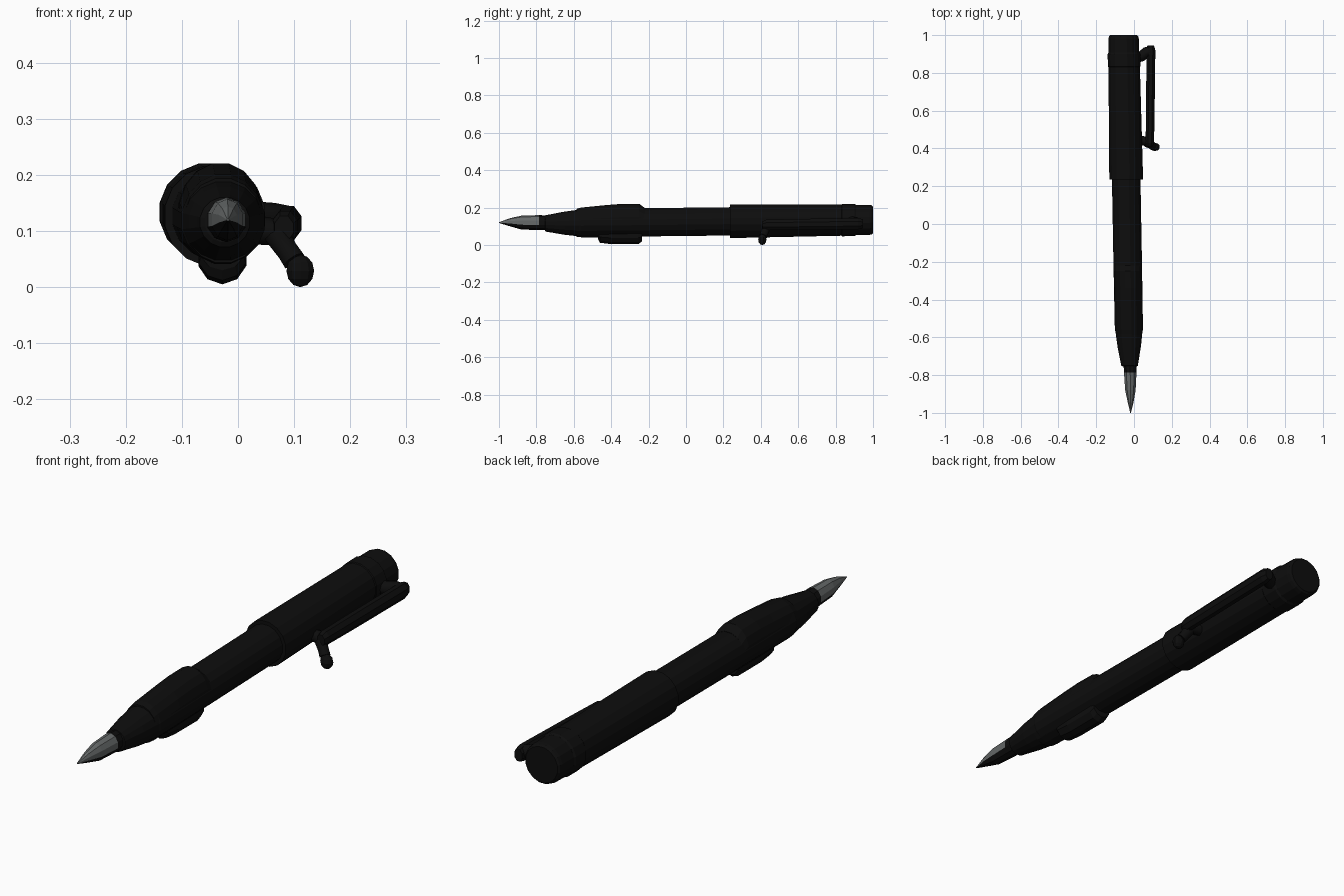
import bpy, bmesh, math
from mathutils import Vector

if "Cube" in bpy.data.objects:
    bpy.data.objects.remove(bpy.data.objects["Cube"])


def material(name, c):
    m = bpy.data.materials.new(name)
    m.diffuse_color = (*c, 1)
    m.use_nodes = True
    m.node_tree.nodes["Principled BSDF"].inputs["Base Color"].default_value = m.diffuse_color
    return m


black = material("black plastic", (0.004, 0.004, 0.004))
steel = material("dark steel", (0.13, 0.14, 0.14))


def axis(y):
    """Centre line of the slightly tilted pen: x and z at a given y."""
    return -0.037 - 0.018 * y, 0.124 + 0.011 * y


def loft(name, sections, sides=16, mats=(black,)):
    """Skin elliptical rings (y, cx, cz, rx, rz) along y and cap both ends."""
    bm = bmesh.new()
    rings = []
    for y, cx, cz, rx, rz in sections:
        rings.append([bm.verts.new((cx + rx * math.cos(a), y, cz + rz * math.sin(a)))
                      for a in (2 * math.pi * (i + 0.5) / sides for i in range(sides))])
    for a, b in zip(rings, rings[1:]):
        for i in range(sides):
            j = (i + 1) % sides
            bm.faces.new((a[i], a[j], b[j], b[i]))
    bm.faces.new(rings[0])
    bm.faces.new(rings[-1])
    bmesh.ops.recalc_face_normals(bm, faces=bm.faces)
    me = bpy.data.meshes.new(name)
    bm.to_mesh(me)
    bm.free()
    for m in mats:
        me.materials.append(m)
    ob = bpy.data.objects.new(name, me)
    bpy.context.collection.objects.link(ob)
    return ob


def lathe(name, profile, sides=16):
    """Round part from (y, radius) pairs on the pen axis."""
    return loft(name, [(y, *axis(y), r, r) for y, r in profile], sides)


def tube(name, pts, sides_res=2):
    """Round rod through (x, y, z, radius) points."""
    cu = bpy.data.curves.new(name, 'CURVE')
    cu.dimensions = '3D'
    cu.bevel_depth = 1.0
    cu.bevel_resolution = sides_res
    cu.use_fill_caps = True
    sp = cu.splines.new('POLY')
    sp.points.add(len(pts) - 1)
    for p, (x, y, z, r) in zip(sp.points, pts):
        p.co = (x, y, z, 1)
        p.radius = r
    cu.materials.append(black)
    ob = bpy.data.objects.new(name, cu)
    bpy.context.collection.objects.link(ob)
    return ob


# Main barrel and tapered front section
lathe("barrel", [(-0.57, 0.072), (-0.56, 0.076), (-0.2, 0.077), (0.26, 0.077)])
lathe("front_section", [(-0.755, 0.036), (-0.75, 0.045), (-0.72, 0.050), (-0.65, 0.063),
                        (-0.585, 0.071), (-0.565, 0.073)])

# Cap with open lip, clip ring and end plug
lathe("cap", [(0.235, 0.078), (0.235, 0.091), (0.26, 0.091), (0.45, 0.089),
              (0.82, 0.085), (0.9, 0.085)])
lathe("clip_ring", [(0.83, 0.084), (0.835, 0.088), (0.9, 0.088), (0.908, 0.083)])
lathe("cap_end", [(0.9, 0.083), (0.98, 0.082), (0.993, 0.079), (1.0, 0.072)])


# Grip swelling on top, given by its bottom and top heights
def span(y, lo, hi, rx, cx=None):
    return (y, axis(y)[0] if cx is None else cx, (lo + hi) / 2, rx, (hi - lo) / 2)


loft("grip_swelling", [span(-0.585, 0.042, 0.195, 0.070), span(-0.56, 0.04, 0.202, 0.073),
                       span(-0.43, 0.04, 0.215, 0.074), span(-0.34, 0.042, 0.222, 0.075),
                       span(-0.25, 0.042, 0.222, 0.075), span(-0.22, 0.045, 0.200, 0.075)])
# Pad under the grip
loft("lower_grip_pad", [span(-0.47, 0.03, 0.1, 0.040, -0.028), span(-0.46, 0.012, 0.1, 0.044, -0.028),
                        span(-0.40, 0.005, 0.1, 0.045, -0.028), span(-0.255, 0.005, 0.1, 0.045, -0.028),
                        span(-0.235, 0.02, 0.1, 0.042, -0.028)], 10)

# Nib: steel upper shell, black feed below
nib = loft("nib", [span(-0.74, 0.080, 0.158, 0.036, -0.021), span(-0.785, 0.080, 0.160, 0.035, -0.020),
                   span(-0.88, 0.083, 0.157, 0.029, -0.019), span(-0.94, 0.100, 0.144, 0.017, -0.018),
                   span(-1.0, 0.118, 0.122, 0.002, -0.018)], 10, (black, steel))
for f in nib.data.polygons:
    if f.center.y < -0.765 and f.normal.z > -0.3:
        f.material_index = 1

# Clip: long bar, rear bracket, and front arm ending in a ball
loft("clip_bar", [(0.41, 0.082, 0.105, 0.018, 0.024), (0.43, 0.084, 0.108, 0.024, 0.03),
                  (0.6, 0.086, 0.110, 0.025, 0.032), (0.92, 0.090, 0.114, 0.025, 0.033),
                  (0.945, 0.088, 0.114, 0.019, 0.026)], 8)
tube("clip_rear_bracket", [(-0.01, 0.875, 0.125, 0.028), (0.04, 0.888, 0.124, 0.028),
                           (0.065, 0.91, 0.122, 0.028), (0.095, 0.915, 0.12, 0.024)])
tube("clip_front_bracket", [(0.0, 0.44, 0.105, 0.027), (0.05, 0.44, 0.1, 0.025),
                            (0.088, 0.432, 0.095, 0.022)])
tube("clip_ball_arm", [(0.068, 0.43, 0.095, 0.024), (0.088, 0.42, 0.065, 0.021),
                       (0.100, 0.412, 0.047, 0.022)])
bpy.ops.mesh.primitive_uv_sphere_add(segments=10, ring_count=6, radius=1,
                                     location=(0.111, 0.408, 0.029))
ball = bpy.context.object
ball.name = "clip_ball"
ball.scale = (0.026, 0.022, 0.029)
ball.data.materials.append(black)
